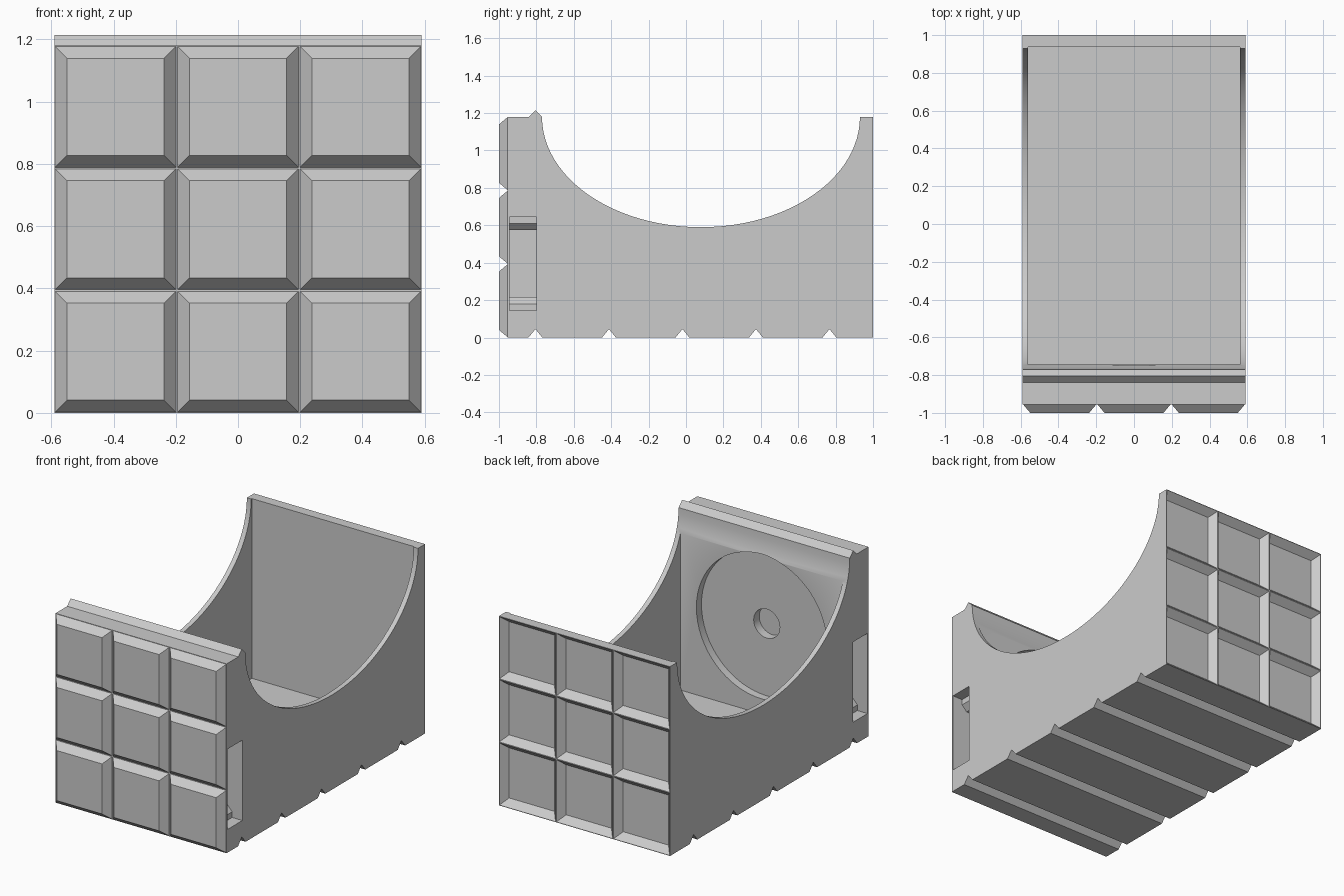
import bpy, bmesh, math
from mathutils import Matrix, Vector

if "Cube" in bpy.data.objects:
    bpy.data.objects.remove(bpy.data.objects["Cube"])

HALF_W, HEIGHT, FRONT, BACK = 0.59, 1.18, -0.955, 1.0
CELL = HEIGHT / 3

grey = bpy.data.materials.new("plain_grey")
grey.use_nodes = True
colour = (0.6, 0.6, 0.6, 1)
grey.diffuse_color = colour
grey.node_tree.nodes["Principled BSDF"].inputs["Base Color"].default_value = colour


def finish(name, bm):
    bmesh.ops.recalc_face_normals(bm, faces=bm.faces)
    mesh = bpy.data.meshes.new(name)
    bm.to_mesh(mesh)
    bm.free()
    mesh.materials.append(grey)
    obj = bpy.data.objects.new(name, mesh)
    bpy.context.collection.objects.link(obj)
    return obj


def extrude(bm, points, offset):
    """Add a prism: a flat outline pushed along an offset."""
    face = bm.faces.new([bm.verts.new(p) for p in points])
    result = bmesh.ops.extrude_face_region(bm, geom=[face])
    moved = [v for v in result["geom"] if isinstance(v, bmesh.types.BMVert)]
    bmesh.ops.translate(bm, verts=moved, vec=offset)
    return moved


def panels(name, y_base, half_base, y_end, half_end):
    """Three by three grid of bevelled square panels."""
    bm = bmesh.new()
    for col in range(3):
        for row in range(3):
            centre = Vector(((col - 1) * CELL, y_base, (row + 0.5) * CELL))
            corners = [centre + Vector((sx * half_base, 0, sz * half_base))
                       for sx, sz in ((-1, -1), (1, -1), (1, 1), (-1, 1))]
            tip = extrude(bm, corners, (0, y_end - y_base, 0))
            k = half_end / half_base
            bmesh.ops.scale(bm, verts=tip, vec=(k, 1, k),
                            space=Matrix.Translation(-centre))
    return finish(name, bm)


def cut(target, cutter):
    cutter.hide_render = True
    mod = target.modifiers.new("cut", "BOOLEAN")
    mod.operation, mod.solver, mod.object = "DIFFERENCE", "EXACT", cutter
    with bpy.context.temp_override(object=target, active_object=target):
        bpy.ops.object.modifier_apply(modifier=mod.name)
    bpy.data.objects.remove(cutter)


def disc_cutter(name, radius, y_deep, y_open):
    bm = bmesh.new()
    ring = [(radius * math.cos(a), y_deep, 0.605 + radius * math.sin(a))
            for a in (math.tau * i / 64 for i in range(64))]
    extrude(bm, ring, (0, y_open - y_deep, 0))
    return finish(name, bm)


# Side outline: grooved underside, back wall, scooped opening, stacking ridge
outline = [(FRONT, 0)]
for i in range(5):
    y = -0.805 + i * 0.393
    outline += [(y - 0.037, 0), (y, 0.045), (y + 0.037, 0)]
outline += [(BACK, 0), (BACK, HEIGHT)]
for i in range(49):
    a = math.pi * i / 48
    outline.append((0.08 + 0.85 * math.cos(a), HEIGHT - 0.59 * math.sin(a)))
outline += [(-0.805, 1.215), (-0.84, HEIGHT), (FRONT, HEIGHT)]
bm = bmesh.new()
extrude(bm, [(-HALF_W, y, z) for y, z in outline], (2 * HALF_W, 0, 0))
body = finish("bin_body", bm)

# Hollow interior
bm = bmesh.new()
extrude(bm, [(-0.56, -0.745, 0.06), (0.56, -0.745, 0.06),
             (0.56, 0.937, 0.06), (-0.56, 0.937, 0.06)], (0, 0, 2))
cut(body, finish("interior_cutter", bm))

# Round recess and centre hole inside the front wall
cut(body, disc_cutter("recess_cutter", 0.45, -0.795, -0.6))
cut(body, disc_cutter("hole_cutter", 0.09, -0.85, -0.7))

# Stepped latch pocket on each side
pocket = [(0.65, 0.145), (0.52, 0.145), (0.52, 0.18), (0.485, 0.218), (0.4, 0.218),
          (0.4, 0.575), (0.485, 0.575), (0.52, 0.61), (0.52, 0.645), (0.65, 0.645)]
for side in (-1, 1):
    bm = bmesh.new()
    extrude(bm, [(side * x, -0.945, z) for x, z in pocket], (0, 0.145, 0))
    cut(body, finish("pocket_cutter", bm))

# Sunken panels in the back, matching raised panels on the front
cut(body, panels("back_panel_cutter", BACK + 0.002, 0.1955, BACK - 0.043, 0.156))
panels("front_panels", FRONT, 0.194, -1.0, 0.156)

# Smooth the scoop and round walls, keep the edges sharp
bpy.ops.object.select_all(action="DESELECT")
body.select_set(True)
bpy.context.view_layer.objects.active = body
bpy.ops.object.shade_smooth_by_angle(angle=math.radians(30))
